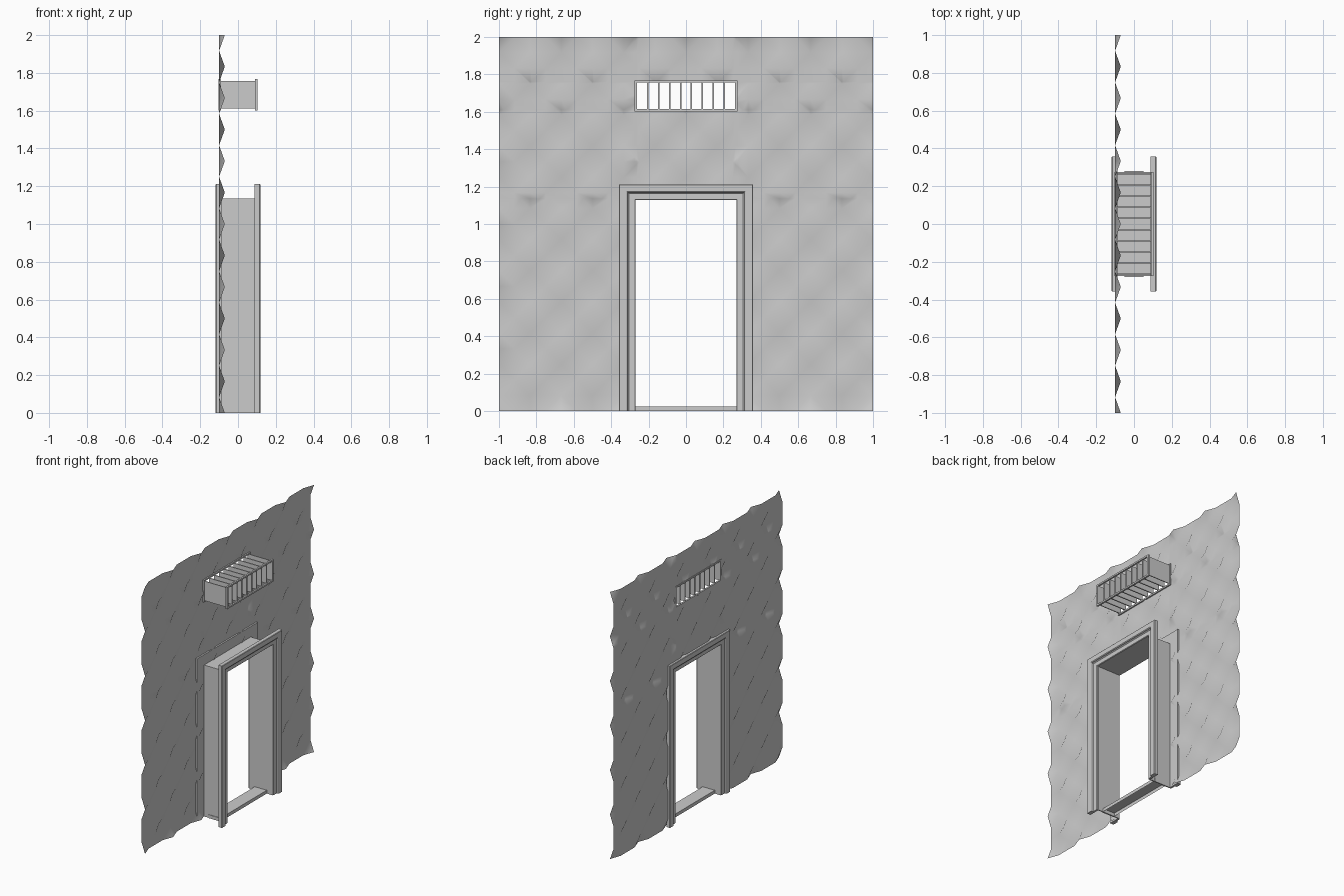
import bpy, bmesh, math
from mathutils import Vector

if "Cube" in bpy.data.objects:
    bpy.data.objects.remove(bpy.data.objects["Cube"])

HALF_W, HEAD = 0.27, 1.128        # door opening
WALL_X, BUMP = -0.10, 0.03        # wall sheet plane and padding height


def finish(name, bm, smooth=False):
    me = bpy.data.meshes.new(name)
    bm.to_mesh(me)
    bm.free()
    ob = bpy.data.objects.new(name, me)
    bpy.context.collection.objects.link(ob)
    for p in me.polygons:
        p.use_smooth = smooth
    return ob


def add_box(bm, x0, x1, y0, y1, z0, z1, open_bottom=False):
    vs = bmesh.ops.create_cube(bm, size=1)["verts"]
    for v in vs:
        v.co = Vector((x1 if v.co.x > 0 else x0,
                       y1 if v.co.y > 0 else y0,
                       z1 if v.co.z > 0 else z0))
    if open_bottom:
        f = [f for f in vs[0].link_faces[:] + vs[-1].link_faces[:]
             if all(abs(v.co.z - z0) < 1e-6 for v in f.verts)]
        bmesh.ops.delete(bm, geom=list(set(f)), context='FACES')


# Padded wall sheet: checkerboard of low pyramids on a grid
bm = bmesh.new()
N = 24
grid = []
for i in range(N + 1):
    row = []
    for j in range(N + 1):
        y, z = -1 + 2 * i / N, 2 * j / N
        h = max(0.0, math.cos(math.pi * i / 2) * math.cos(math.pi * j / 2))
        row.append(bm.verts.new((WALL_X + BUMP * h, y, z)))
    grid.append(row)
for i in range(N):
    for j in range(N):
        a, b = grid[i][j], grid[i + 1][j]
        c, d = grid[i + 1][j + 1], grid[i][j + 1]
        if (i + j) % 2:
            bm.faces.new((a, b, c))
            bm.faces.new((a, c, d))
        else:
            bm.faces.new((a, b, d))
            bm.faces.new((b, c, d))

# Cut the door and vent openings out of the wall
openings = [(0.275, -0.1, 1.135), (0.265, 1.61, 1.76)]
cuts = []
for hw, z0, z1 in openings:
    cuts += [((0, hw, 0), (0, 1, 0)), ((0, -hw, 0), (0, 1, 0)),
             ((0, 0, z0), (0, 0, 1)), ((0, 0, z1), (0, 0, 1))]
for co, no in cuts:
    bmesh.ops.bisect_plane(bm, geom=bm.verts[:] + bm.edges[:] + bm.faces[:],
                           dist=1e-5, plane_co=co, plane_no=no)
inside = []
for f in bm.faces:
    c = f.calc_center_median()
    if any(abs(c.y) < hw and z0 < c.z < z1 for hw, z0, z1 in openings):
        inside.append(f)
bmesh.ops.delete(bm, geom=inside, context='FACES')
finish("padded_wall", bm, True)

# Door trim: stepped moulding swept round the opening, (offset, x)
PROFILE = [(0, 0.088), (0, 0.099), (0.004, 0.103), (0.036, 0.103),
           (0.040, 0.107), (0.042, 0.114), (0.048, 0.118),
           (0.085, 0.118), (0.088, 0.115), (0.088, 0.088)]
for side, name in ((1, "inner_door_trim"), (-1, "outer_door_trim")):
    bm = bmesh.new()
    rings = []
    for sy, top in ((-1, 0), (-1, 1), (1, 1), (1, 0)):
        rings.append([bm.verts.new((side * x, sy * (HALF_W + d),
                                    (HEAD + d * 0.95) if top else 0))
                      for d, x in PROFILE])
    n = len(PROFILE)
    for r, s in zip(rings, rings[1:]):
        for k in range(n):
            bm.faces.new((r[k], r[(k + 1) % n], s[(k + 1) % n], s[k]))
    bm.faces.new(rings[0])
    bm.faces.new(rings[-1])
    bmesh.ops.recalc_face_normals(bm, faces=bm.faces[:])
    finish(name, bm)

# Door passage lining
T = 0.006
bm = bmesh.new()
for s in (-1, 1):
    ys = sorted((s * (HALF_W - 0.001), s * (HALF_W + T)))
    add_box(bm, -0.092, 0.092, ys[0], ys[1], 0, HEAD + T)
add_box(bm, -0.092, 0.092, -HALF_W, HALF_W, HEAD, HEAD + T)
finish("door_passage", bm)

# Door sill, hollow underneath
bm = bmesh.new()
add_box(bm, -0.05, 0.05, -0.28, 0.28, 0, 0.025, open_bottom=True)
finish("door_sill", bm)

# Vent: end plates and slats running through the wall
bm = bmesh.new()
for s in (-1, 1):
    add_box(bm, -0.093, 0.093, s * 0.264 - 0.003, s * 0.264 + 0.003, 1.612, 1.758)
finish("vent_end_plates", bm)

bm = bmesh.new()
SLATS = 8
for k in range(SLATS):
    y = (k - (SLATS - 1) / 2) * 0.0585
    add_box(bm, -0.095, 0.095, y - 0.004, y + 0.004, 1.612, 1.758)
finish("vent_slats", bm)

# Vent rims on both ends
for s, name in ((1, "inner_vent_rim"), (-1, "outer_vent_rim")):
    x0, x1 = sorted((s * 0.09, s * 0.103))
    bm = bmesh.new()
    for t in (-1, 1):
        y0, y1 = sorted((t * 0.262, t * 0.275))
        add_box(bm, x0, x1, y0, y1, 1.602, 1.768)
    for z0 in (1.602, 1.756):
        add_box(bm, x0, x1, -0.262, 0.262, z0, z0 + 0.012)
    finish(name, bm)
